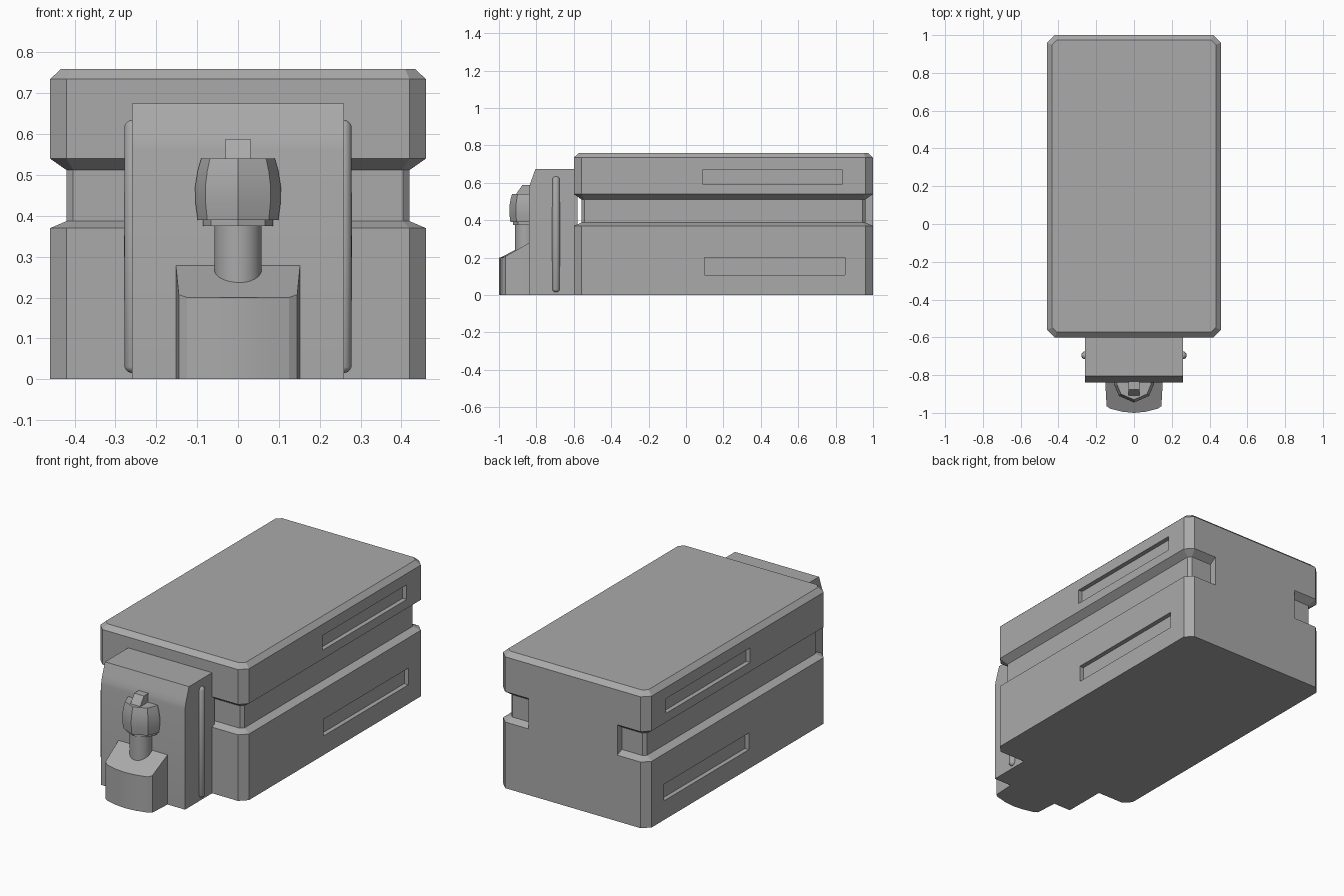
import bpy, bmesh
from mathutils import Vector

if "Cube" in bpy.data.objects:
    bpy.data.objects.remove(bpy.data.objects["Cube"], do_unlink=True)

GREY = (0.4, 0.4, 0.4, 1)
mat = bpy.data.materials.new("plain_grey")
mat.use_nodes = True
mat.diffuse_color = GREY
mat.node_tree.nodes["Principled BSDF"].inputs["Base Color"].default_value = GREY


def add_object(name, bm):
    bmesh.ops.recalc_face_normals(bm, faces=bm.faces[:])
    mesh = bpy.data.meshes.new(name)
    bm.to_mesh(mesh)
    bm.free()
    obj = bpy.data.objects.new(name, mesh)
    bpy.context.collection.objects.link(obj)
    mesh.materials.append(mat)
    return obj


def loft(name, rings):
    """Skin a list of equal-length closed rings and cap both ends."""
    bm = bmesh.new()
    loops = [[bm.verts.new(p) for p in ring] for ring in rings]
    n = len(loops[0])
    for a, b in zip(loops, loops[1:]):
        for i in range(n):
            j = (i + 1) % n
            bm.faces.new((a[i], a[j], b[j], b[i]))
    bm.faces.new(loops[0][::-1])
    bm.faces.new(loops[-1])
    return add_object(name, bm)


def box(name, x0, x1, y0, y1, z0, z1):
    corners = ((x0, y0), (x1, y0), (x1, y1), (x0, y1))
    return loft(name, [[(x, y, z) for x, y in corners] for z in (z0, z1)])


def extrude_x(name, half_width, profile):
    """Extrude a (y, z) profile across x."""
    return loft(name, [[(x, y, z) for y, z in profile] for x in (-half_width, half_width)])


def mirrored(half):
    """Complete a right-hand plan outline that starts at the back and ends on x = 0."""
    return half + [(-x, y) for x, y in half[-2::-1]]


def smooth(obj, angle=0.6):
    bpy.ops.object.select_all(action="DESELECT")
    obj.select_set(True)
    bpy.context.view_layer.objects.active = obj
    bpy.ops.object.shade_smooth_by_angle(angle=angle)


def chamfered_ring(inset, z):
    """Body outline with cut corners, offset inwards."""
    x, y0, y1 = 0.46 - inset, -0.6 + inset, 1 - inset
    c = 0.04 - 0.586 * inset
    return [(x - c, y0, z), (x, y0 + c, z), (x, y1 - c, z), (x - c, y1, z),
            (c - x, y1, z), (-x, y1 - c, z), (-x, y0 + c, z), (c - x, y0, z)]


# Main body with a waist groove and bevelled lid
levels = ((0, 0), (0, 0.37), (0.04, 0.387), (0.04, 0.512), (0, 0.54), (0, 0.735), (0.027, 0.76))
body = loft("body", [chamfered_ring(i, z) for i, z in levels])

# Recessed slots in both flanks
for side in (-1, 1):
    for y0, y1, z0, z1 in ((0.09, 0.835, 0.59, 0.672), (0.1, 0.85, 0.107, 0.2)):
        xs = sorted((side * 0.435, side * 0.5))
        cutter = box("slot_cutter", *xs, y0, y1, z0, z1)
        cutter.hide_render = True
        mod = body.modifiers.new("slot", "BOOLEAN")
        mod.object = cutter
        mod.solver = "EXACT"
        bpy.context.view_layer.objects.active = body
        bpy.ops.object.modifier_apply(modifier=mod.name)
        bpy.data.objects.remove(cutter, do_unlink=True)

# Solid block that interrupts the groove at the back
box("back_panel", -0.275, 0.275, 0.9, 1, 0.37, 0.54)

# Front housing with a rounded slope at the top
housing = extrude_x("front_housing", 0.26, [
    (-0.58, 0), (-0.84, 0), (-0.84, 0.56), (-0.836, 0.585), (-0.828, 0.61),
    (-0.805, 0.675), (-0.58, 0.675)])
smooth(housing)

# Rounded rails on the housing sides
for side, label in ((-1, "right"), (1, "left")):
    bm = bmesh.new()
    bmesh.ops.create_uvsphere(bm, u_segments=16, v_segments=10, radius=0.021)
    for v in bm.verts:
        if abs(v.co.z) > 1e-4:
            v.co.z += 0.289 if v.co.z > 0 else -0.289
        v.co += Vector((side * 0.258, -0.695, 0.325))
    smooth(add_object(label + "_rail", bm), 0.8)

# Pedestal with a bowed front and sloping top
plan = mirrored([(0.152, -0.83), (0.152, -0.84), (0.145, -0.965), (0.125, -0.978),
                 (0.06, -0.994), (0, -1)])
pedestal = loft("pedestal", [
    [(x, y, 0) for x, y in plan],
    [(x, y, 0.2 + max(0, y + 0.978) * 0.565) for x, y in plan]])
smooth(pedestal, 0.3)

# Round stem
bm = bmesh.new()
bmesh.ops.create_cone(bm, cap_ends=True, segments=32, radius1=0.058, radius2=0.058, depth=0.2)
bmesh.ops.translate(bm, verts=bm.verts[:], vec=(0, -0.857, 0.29))
smooth(add_object("stem", bm))

# Faceted head with a thin collar beneath
head_plan = mirrored([(0.105, -0.82), (0.105, -0.85), (0.08, -0.91), (0, -0.945)])


def head_ring(scale, z):
    return [(x * scale, -0.84 + (y + 0.84) * scale, z) for x, y in head_plan]


loft("head_collar", [head_ring(0.82, 0.375), head_ring(0.82, 0.395)])
smooth(loft("head", [head_ring(s, z) for s, z in
                     ((0.94, 0.39), (0.99, 0.43), (1, 0.47), (0.94, 0.51), (0.86, 0.54))]), 0.35)

# Small sloped knob on top
extrude_x("knob", 0.03, [(-0.83, 0.53), (-0.91, 0.53), (-0.905, 0.545), (-0.875, 0.588), (-0.83, 0.588)])
